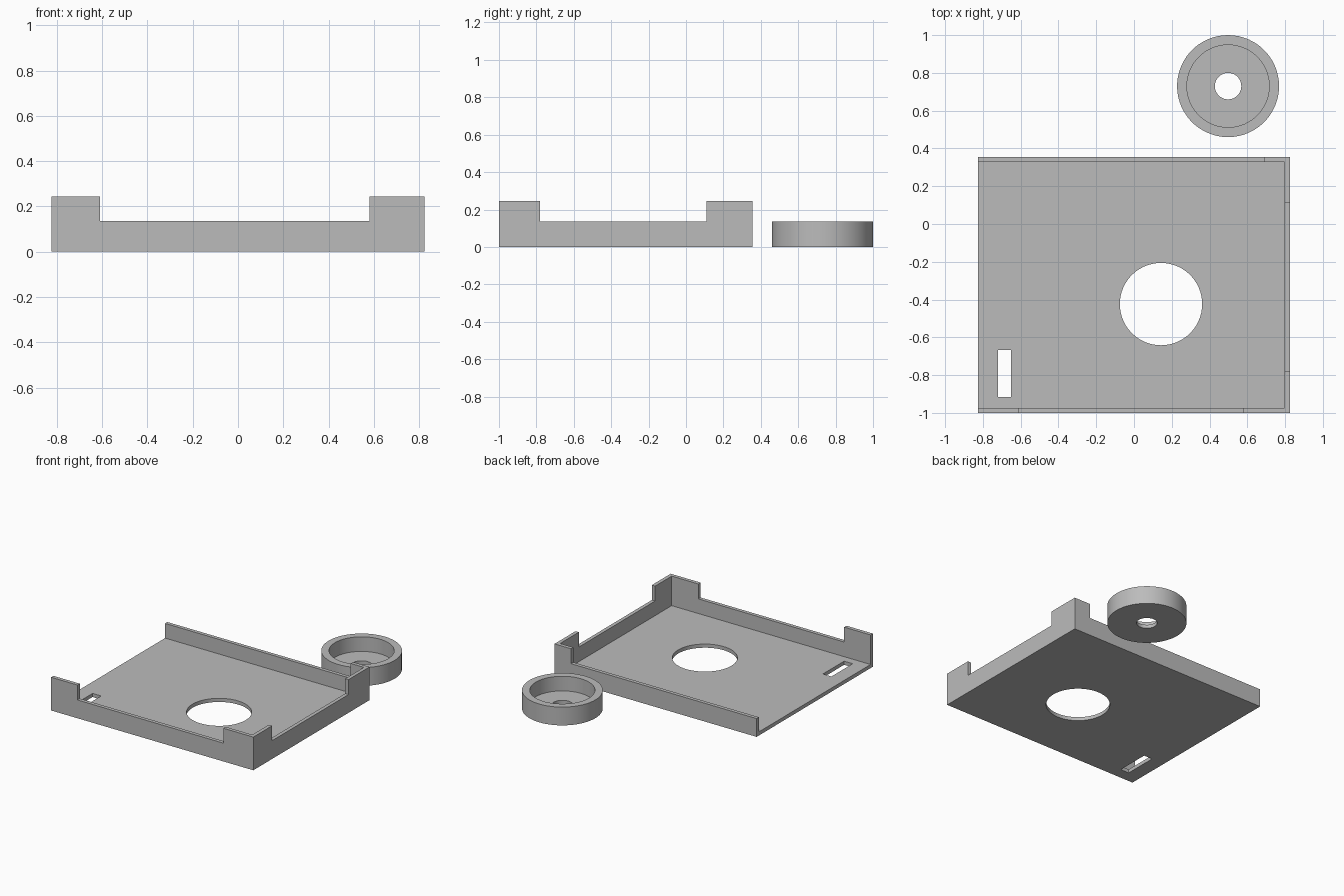
import bpy, bmesh
from math import radians, pi
from mathutils import Vector

if "Cube" in bpy.data.objects:
    bpy.data.objects.remove(bpy.data.objects["Cube"], do_unlink=True)

WALL = 0.027               # wall and floor thickness
LOW, HIGH = 0.135, 0.245   # wall heights
X0, X1, Y0, Y1 = -0.825, 0.825, -1.0, 0.355
OVER = 0.1                 # cutter overshoot

grey = bpy.data.materials.new("plain grey")
grey.use_nodes = True
grey.diffuse_color = (0.5, 0.5, 0.5, 1)
grey.node_tree.nodes["Principled BSDF"].inputs["Base Color"].default_value = (0.5, 0.5, 0.5, 1)


def finish(name, bm):
    bmesh.ops.recalc_face_normals(bm, faces=bm.faces)
    mesh = bpy.data.meshes.new(name)
    bm.to_mesh(mesh)
    bm.free()
    mesh.materials.append(grey)
    obj = bpy.data.objects.new(name, mesh)
    bpy.context.collection.objects.link(obj)
    return obj


def box(name, lo, hi):
    bm = bmesh.new()
    bmesh.ops.create_cube(bm, size=1)
    lo, hi = Vector(lo), Vector(hi)
    for v in bm.verts:
        v.co = (lo + hi) / 2 + v.co * (hi - lo)
    return finish(name, bm)


def lathe(name, centre, profile, steps=60):
    """Revolve a closed (radius, height) loop round a vertical axis."""
    bm = bmesh.new()
    verts = [bm.verts.new((r, 0, z)) for r, z in profile]
    edges = [bm.edges.new((a, b)) for a, b in zip(verts, verts[1:] + verts[:1])]
    bmesh.ops.spin(bm, geom=verts + edges, cent=(0, 0, 0), axis=(0, 0, 1),
                   angle=2 * pi, steps=steps, use_merge=True)
    bmesh.ops.remove_doubles(bm, verts=bm.verts, dist=1e-5)
    bmesh.ops.translate(bm, verts=bm.verts, vec=(*centre, 0))
    return finish(name, bm)


def cylinder(name, centre, radius):
    bm = bmesh.new()
    bmesh.ops.create_cone(bm, cap_ends=True, segments=60, radius1=radius,
                          radius2=radius, depth=1)
    bmesh.ops.translate(bm, verts=bm.verts, vec=(*centre, 0))
    return finish(name, bm)


def cut(target, cutter):
    cutter.hide_render = True
    bpy.context.view_layer.objects.active = target
    mod = target.modifiers.new("cut", "BOOLEAN")
    mod.operation, mod.solver, mod.object = "DIFFERENCE", "EXACT", cutter
    bpy.ops.object.modifier_apply(modifier=mod.name)
    bpy.data.objects.remove(cutter, do_unlink=True)


def smooth(obj):
    bpy.ops.object.select_all(action="DESELECT")
    obj.select_set(True)
    bpy.context.view_layer.objects.active = obj
    bpy.ops.object.shade_smooth_by_angle(angle=radians(30))


# Tray: a block hollowed out and left open on the -x side
tray = box("tray", (X0, Y0, 0), (X1, Y1, HIGH))
top = HIGH + OVER
cut(tray, box("hollow", (X0 - OVER, Y0 + WALL, WALL), (X1 - WALL, Y1 - WALL, top)))

# Lowered stretches of the front, side and back walls
cut(tray, box("front_notch", (-0.61, Y0 - OVER, LOW), (0.58, Y0 + OVER, top)))
cut(tray, box("side_notch", (X1 - OVER, -0.78, LOW), (X1 + OVER, 0.11, top)))
cut(tray, box("back_notch", (X0 - OVER, Y1 - OVER, LOW), (0.69, Y1 + OVER, top)))

# Openings in the floor
cut(tray, cylinder("round_opening", (0.143, -0.424), 0.218))
cut(tray, box("slot", (-0.72, -0.915, -OVER), (-0.65, -0.667, OVER)))
smooth(tray)

# Separate round cup with a centre hole
cup = lathe("cup", (0.498, 0.73),
            [(0.07, 0), (0.27, 0), (0.27, LOW), (0.218, LOW), (0.218, WALL), (0.07, WALL)])
smooth(cup)
